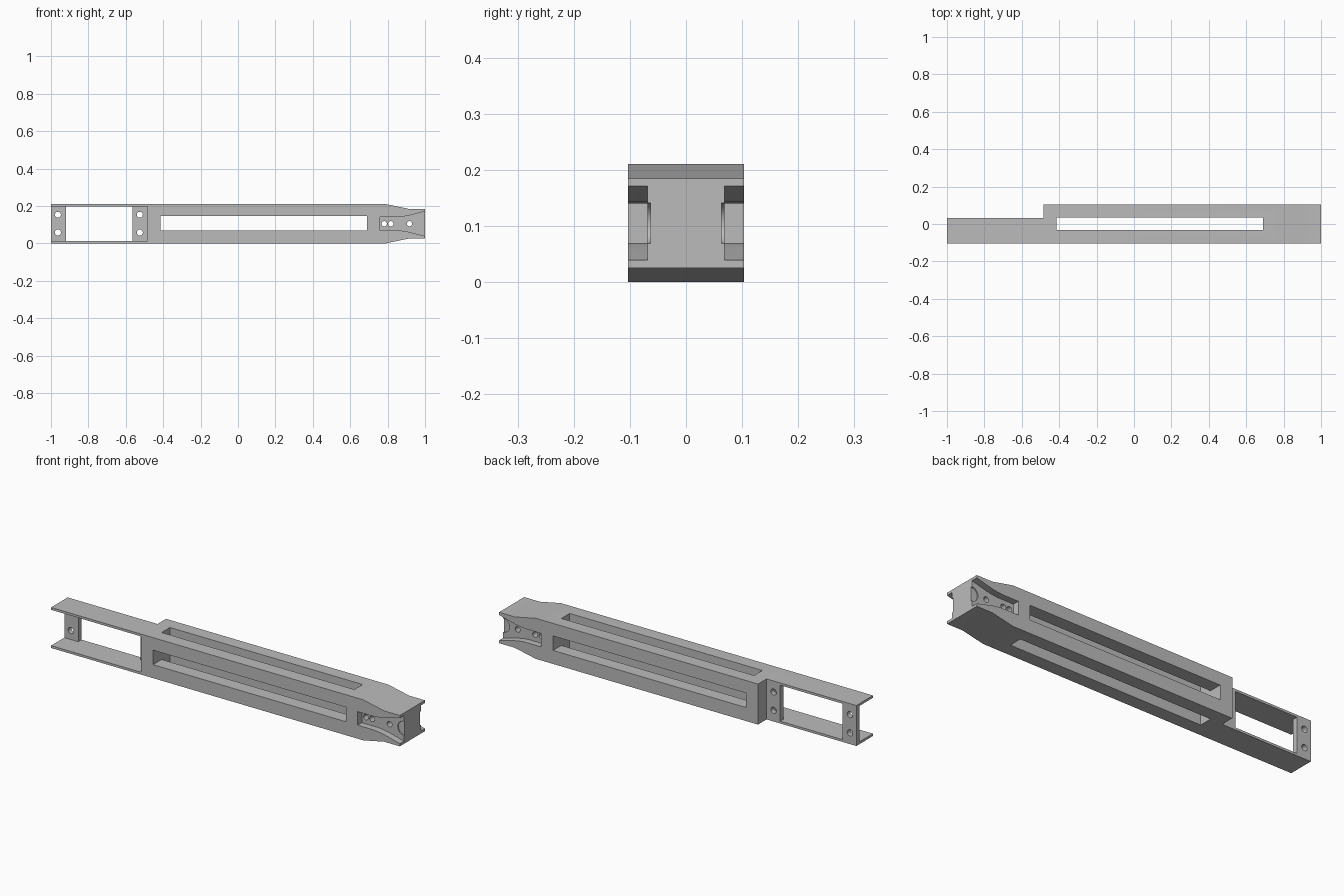
import bpy
import bmesh
from math import cos, sin, pi
from mathutils import Vector

cube = bpy.data.objects.get("Cube")
if cube:
    bpy.data.objects.remove(cube, do_unlink=True)

grey = bpy.data.materials.new("machined grey")
grey.use_nodes = True
colour = (0.5, 0.5, 0.5, 1)
grey.diffuse_color = colour
grey.node_tree.nodes["Principled BSDF"].inputs["Base Color"].default_value = colour

MID = 0.105       # centre height
HALF = 0.103      # half of the depth
STEP = -0.485     # where the solid beam meets the open frame
BACK = 0.033      # rear face of the frame


def prism(name, outline, y0, y1):
    """Solid made by extruding an x-z outline along y."""
    bm = bmesh.new()
    face = bm.faces.new([bm.verts.new((x, y0, z)) for x, z in outline])
    out = bmesh.ops.extrude_face_region(bm, geom=[face])
    moved = [v for v in out["geom"] if isinstance(v, bmesh.types.BMVert)]
    bmesh.ops.translate(bm, verts=moved, vec=Vector((0, y1 - y0, 0)))
    bmesh.ops.recalc_face_normals(bm, faces=bm.faces)
    mesh = bpy.data.meshes.new(name)
    bm.to_mesh(mesh)
    bm.free()
    obj = bpy.data.objects.new(name, mesh)
    bpy.context.collection.objects.link(obj)
    mesh.materials.append(grey)
    return obj


def box(name, x0, x1, y0, y1, z0, z1):
    return prism(name, [(x0, z0), (x1, z0), (x1, z1), (x0, z1)], y0, y1)


def disc(name, x, z, r, y0, y1, sides=32):
    ring = [(x + r * cos(2 * pi * i / sides), z + r * sin(2 * pi * i / sides))
            for i in range(sides)]
    return prism(name, ring, y0, y1)


def mirrored(half):
    """Close a lower (x, drop) outline with its copy above the centre height."""
    return [(x, MID - d) for x, d in half] + [(x, MID + d) for x, d in reversed(half)]


# Beam with tapered nose
beam = prism("beam", mirrored([(-1, MID), (0.79, MID), (0.91, 0.08), (1, 0.08)]), -HALF, HALF)

# Open frame: rear step, front channel and window
cutters = [
    box("rear_step", -1.2, STEP, BACK, 0.3, -0.1, 0.4),
    box("front_channel", -1.2, STEP, -0.3, 0.006, 0.012, 0.198),
    box("frame_window", -0.92, -0.563, -0.05, 0.1, 0.012, 0.198),
    # Long slots through the beam
    box("side_slot", -0.415, 0.69, -0.3, 0.3, 0.07, 0.145),
    box("top_slot", -0.415, 0.69, -0.033, 0.035, -0.1, 0.4),
]

# Bolt holes in the frame plates and through the nose
for x in (-0.963, -0.525):
    for z in (0.058, 0.153):
        cutters.append(disc("frame_hole", x, z, 0.016, -0.05, 0.1))
for x in (0.782, 0.817, 0.917):
    cutters.append(disc("nose_hole", x, MID, 0.014, -0.3, 0.3))

# Flared pockets and shallow half-round recesses on both sides of the nose
flare = mirrored([(0.758, 0.035), (0.85, 0.035), (0.88, 0.038),
                  (0.91, 0.043), (1, 0.066), (1.1, 0.092)])
for side in (-1, 1):
    cutters.append(prism("nose_pocket", flare, side * 0.069, side * 0.3))
    cutters.append(disc("nose_recess", 1, MID, 0.036, side * 0.063, side * 0.2))

# Cut everything out of the beam
bpy.context.view_layer.objects.active = beam
for cutter in cutters:
    cutter.hide_render = True
    mod = beam.modifiers.new(cutter.name, "BOOLEAN")
    mod.operation = "DIFFERENCE"
    mod.solver = "EXACT"
    mod.object = cutter
    bpy.ops.object.modifier_apply(modifier=mod.name)
    bpy.data.objects.remove(cutter, do_unlink=True)

bpy.ops.object.select_all(action="DESELECT")
beam.select_set(True)
bpy.ops.object.shade_smooth_by_angle()
